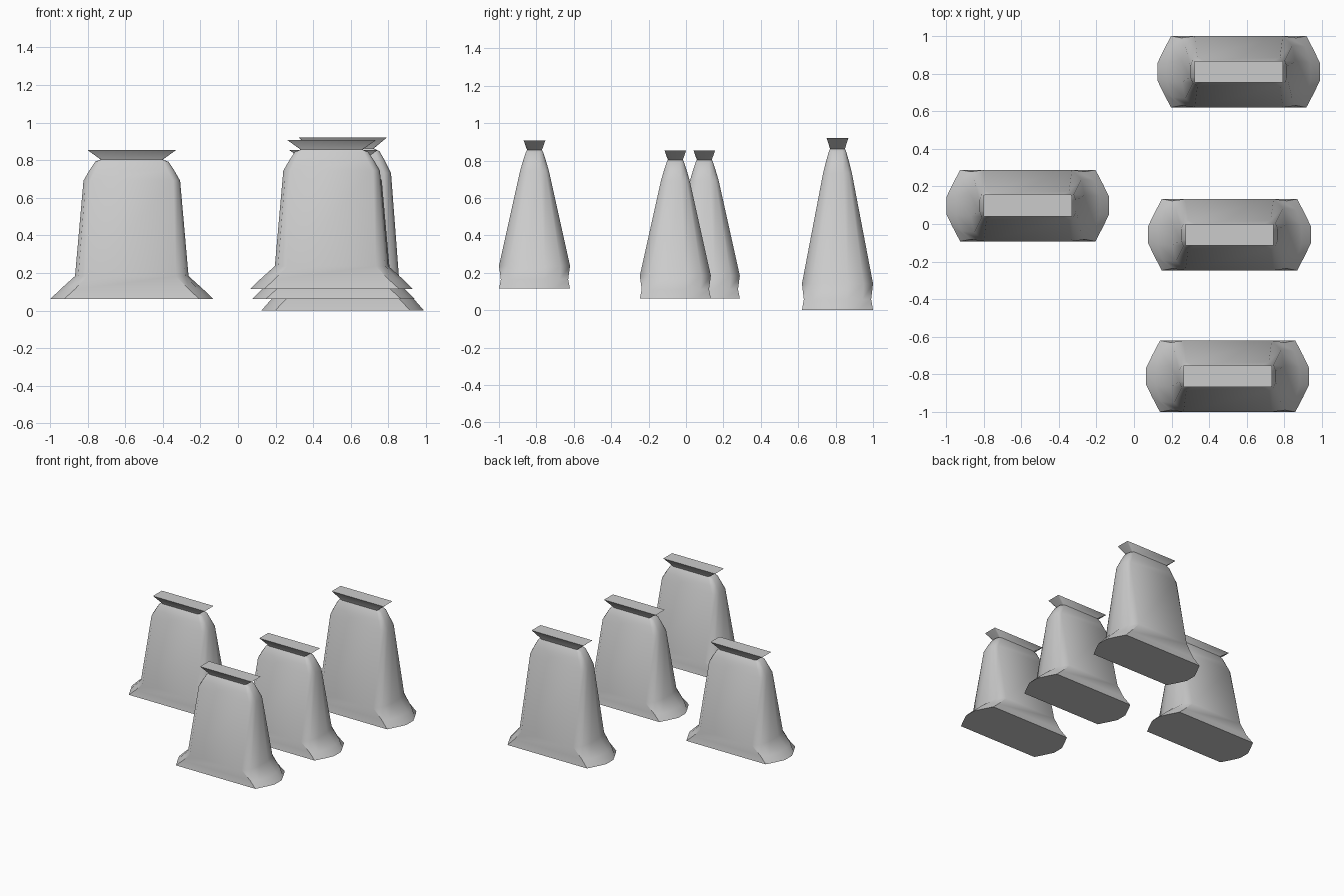
import bpy, bmesh, math

if "Cube" in bpy.data.objects:
    bpy.data.objects.remove(bpy.data.objects["Cube"])

# Quarter cross-sections of the sack, bottom to top: z, then corner points from long side to end
RINGS = [
    (0.000, [(0.360, 0.190), (0.402, 0.110), (0.433, 0.045)]),   # flared base
    (0.050, [(0.305, 0.180), (0.355, 0.135), (0.382, 0.050)]),   # pinch above base
    (0.122, [(0.235, 0.190), (0.285, 0.140), (0.302, 0.055)]),   # widest body
    (0.630, [(0.220, 0.077), (0.245, 0.060), (0.257, 0.030)]),   # shoulder
    (0.685, [(0.190, 0.061), (0.215, 0.048), (0.225, 0.028)]),
    (0.730, [(0.170, 0.046), (0.188, 0.040), (0.195, 0.025)]),
    (0.742, [(0.157, 0.040), (0.163, 0.036), (0.165, 0.025)]),   # tied neck
    (0.792, [(0.229, 0.058), (0.234, 0.057), (0.235, 0.052)]),   # flared lip
]


def full_ring(quarter):
    """Mirror a quarter section into a closed counter-clockwise loop."""
    q1 = quarter[::-1]
    q2 = [(-x, y) for x, y in quarter]
    half = q1 + q2
    return half + [(-x, -y) for x, y in half]


def sack(name, loc, z_scale=1.0):
    bm = bmesh.new()
    loops = [[bm.verts.new((x, y, z)) for x, y in full_ring(q)] for z, q in RINGS]
    n = len(loops[0])
    for a, b in zip(loops, loops[1:]):
        for i in range(n):
            j = (i + 1) % n
            bm.faces.new((a[i], a[j], b[j], b[i]))
    bm.faces.new(loops[0][::-1])
    bm.faces.new(loops[-1])
    bmesh.ops.recalc_face_normals(bm, faces=bm.faces[:])
    me = bpy.data.meshes.new(name)
    bm.to_mesh(me)
    bm.free()
    ob = bpy.data.objects.new(name, me)
    ob.location = loc
    ob.scale.z = z_scale
    bpy.context.collection.objects.link(ob)
    bpy.ops.object.select_all(action='DESELECT')
    ob.select_set(True)
    bpy.context.view_layer.objects.active = ob
    bpy.ops.object.shade_smooth_by_angle(angle=math.radians(45))
    return ob


# Four sacks, the back one taller
sack("sack_left", (-0.565, 0.098, 0.062))
sack("sack_middle", (0.508, -0.057, 0.062))
sack("sack_front", (0.498, -0.810, 0.115))
sack("sack_back", (0.557, 0.810, 0.0), 1.163)
